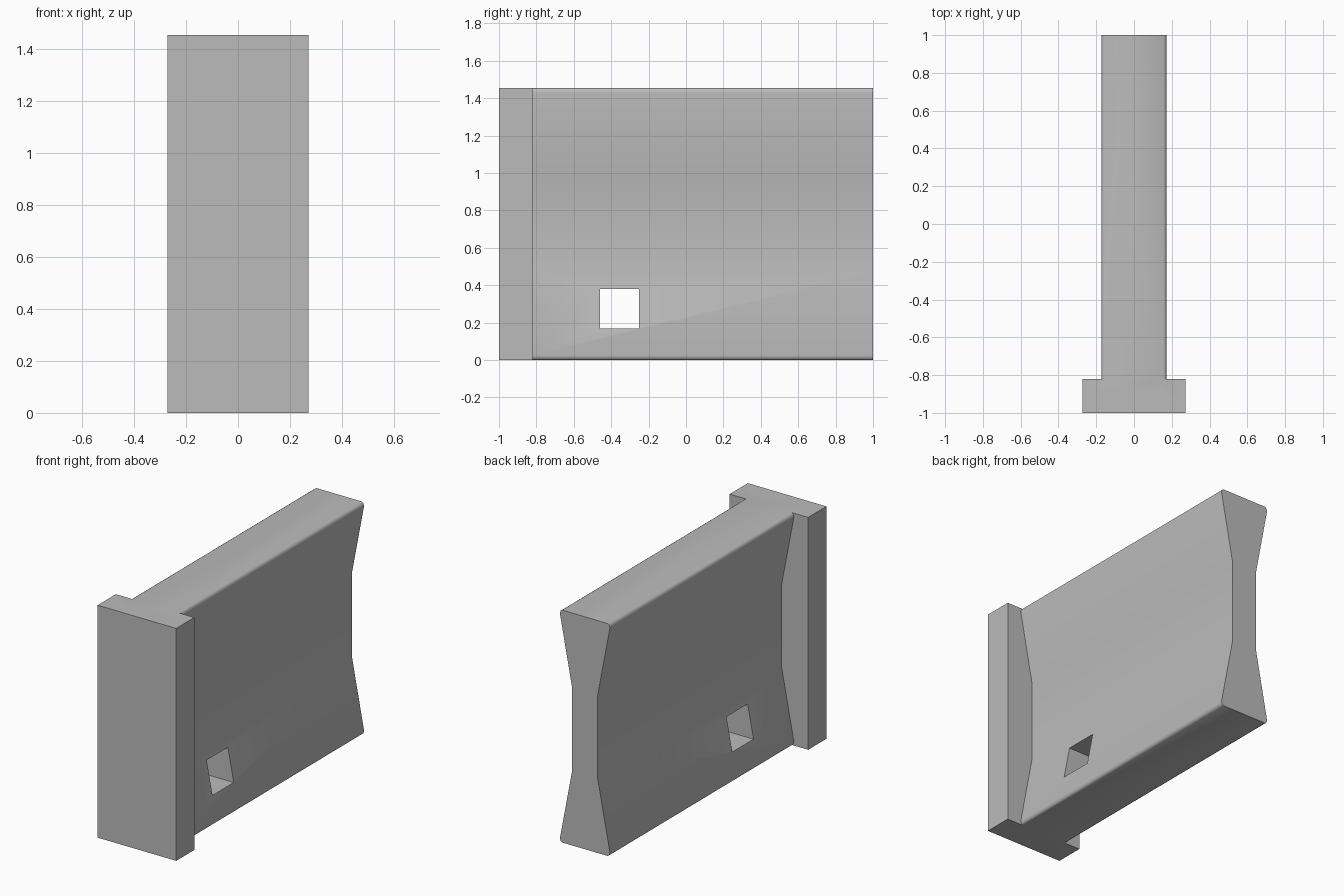
import bpy
import bmesh
from math import radians

cube = bpy.data.objects.get("Cube")
if cube:
    bpy.data.objects.remove(cube, do_unlink=True)

HEIGHT = 1.455

grey = bpy.data.materials.new("plain grey")
grey.use_nodes = True
colour = (0.5, 0.5, 0.5, 1)
grey.diffuse_color = colour
grey.node_tree.nodes["Principled BSDF"].inputs["Base Color"].default_value = colour


def extrude_profile(name, outline, y0, y1):
    """Prism from an (x, z) outline, running from y0 to y1."""
    bm = bmesh.new()
    face = bm.faces.new([bm.verts.new((x, y0, z)) for x, z in outline])
    moved = bmesh.ops.extrude_face_region(bm, geom=[face])["geom"]
    bmesh.ops.translate(bm, vec=(0, y1 - y0, 0),
                        verts=[v for v in moved if isinstance(v, bmesh.types.BMVert)])
    bmesh.ops.recalc_face_normals(bm, faces=bm.faces)
    mesh = bpy.data.meshes.new(name)
    bm.to_mesh(mesh)
    bm.free()
    mesh.materials.append(grey)
    obj = bpy.data.objects.new(name, mesh)
    bpy.context.collection.objects.link(obj)
    return obj


def box_outline(half_width, z0, z1):
    return [(-half_width, z0), (half_width, z0), (half_width, z1), (-half_width, z1)]


def boolean(obj, other, operation):
    """Apply a boolean and remove the second solid."""
    bpy.context.view_layer.objects.active = obj
    mod = obj.modifiers.new(operation, "BOOLEAN")
    mod.operation = operation
    mod.solver = "EXACT"
    mod.object = other
    bpy.ops.object.modifier_apply(modifier=mod.name)
    bpy.data.objects.remove(other, do_unlink=True)


# Waisted body with rounded corners: one quarter mirrored in z, then in x
quarter = [(0.158, 0), (0.169, 0.008), (0.173, 0.025), (0.088, 0.47)]
side = quarter + [(x, HEIGHT - z) for x, z in reversed(quarter)]
body = extrude_profile("waisted_body", side + [(-x, z) for x, z in reversed(side)], -0.9, 1)

# Front plate, joined to the body
plate = extrude_profile("front_plate", box_outline(0.272, 0, HEIGHT), -1, -0.82)
boolean(body, plate, "UNION")

# Square hole through the body
cutter = extrude_profile("hole_cutter", box_outline(0.5, 0.17, 0.38), -0.46, -0.25)
cutter.hide_render = True
boolean(body, cutter, "DIFFERENCE")

body.name = "body_with_front_plate"
bpy.ops.object.select_all(action="DESELECT")
body.select_set(True)
bpy.context.view_layer.objects.active = body
bpy.ops.object.shade_smooth_by_angle(angle=radians(50))
